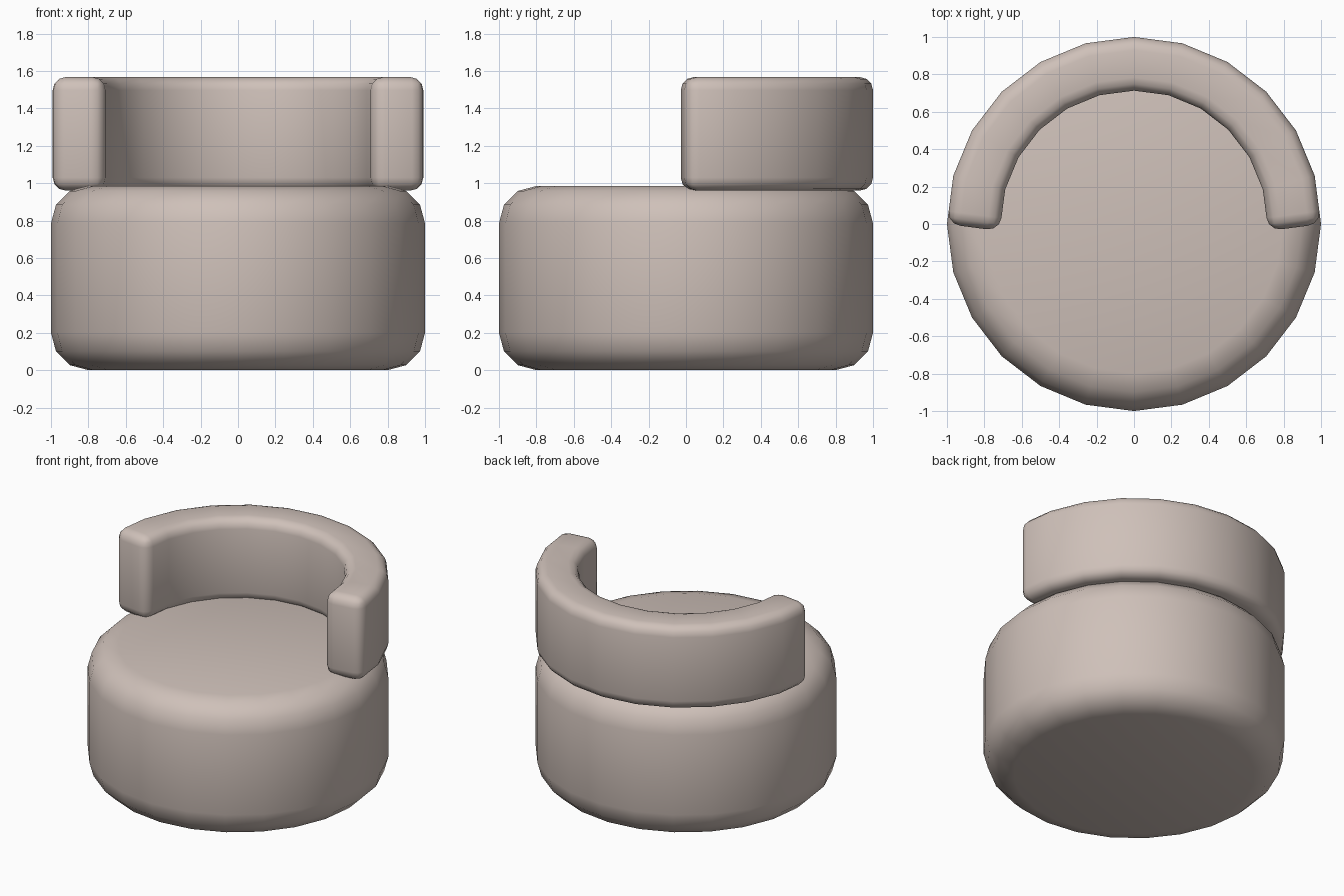
import bpy, bmesh, math

if "Cube" in bpy.data.objects:
    bpy.data.objects.remove(bpy.data.objects["Cube"])

fabric = bpy.data.materials.new("warm beige fabric")
fabric.diffuse_color = (0.62, 0.53, 0.485, 1)
fabric.use_nodes = True
fabric.node_tree.nodes["Principled BSDF"].inputs["Base Color"].default_value = fabric.diffuse_color

SIDES = 24


def finish(bm, name, width):
    """Make an object, round its sharp edges and smooth it."""
    bmesh.ops.recalc_face_normals(bm, faces=bm.faces)
    mesh = bpy.data.meshes.new(name)
    bm.to_mesh(mesh)
    bm.free()
    obj = bpy.data.objects.new(name, mesh)
    bpy.context.collection.objects.link(obj)
    mesh.materials.append(fabric)
    bev = obj.modifiers.new("rounding", 'BEVEL')
    bev.width = width
    bev.segments = 3
    bev.limit_method = 'ANGLE'
    bev.angle_limit = math.radians(40)
    bpy.ops.object.select_all(action='DESELECT')
    obj.select_set(True)
    bpy.context.view_layer.objects.active = obj
    bpy.ops.object.modifier_apply(modifier=bev.name)
    bpy.ops.object.shade_smooth_by_angle(angle=math.radians(50))
    return obj


def extrude_outline(points, z0, z1):
    """Solid prism from a closed xy outline."""
    bm = bmesh.new()
    face = bm.faces.new([bm.verts.new((x, y, z0)) for x, y in points])
    top = bmesh.ops.extrude_face_region(bm, geom=[face])["geom"]
    for v in top:
        if isinstance(v, bmesh.types.BMVert):
            v.co.z = z1
    return bm


def polar(r, i):
    a = 2 * math.pi * i / SIDES
    return r * math.cos(a), r * math.sin(a)


# Round padded seat
seat = extrude_outline([polar(1, i) for i in range(SIDES)], 0, 0.985)
finish(seat, "seat", 0.2)

# Half-ring backrest, its ends square to the last outer facets
R_IN, half = 0.713, SIDES // 2
outer = [polar(1, i) for i in range(half + 1)]
inner = [polar(R_IN, i) for i in range(half + 1)]
tilt = math.pi / SIDES
thick = (1 - R_IN) * math.cos(tilt)
ex, ey = 1 - thick * math.cos(tilt), -thick * math.sin(tilt)
inner[0], inner[-1] = (ex, ey), (-ex, ey)
back = bmesh.new()
rings = []
for o, i in zip(outer, inner):
    rings.append([back.verts.new((*p, z)) for p, z in
                  ((o, 0.96), (o, 1.567), (i, 1.567), (i, 0.96))])
for a, b in zip(rings, rings[1:]):
    for k in range(4):
        back.faces.new((a[k], a[(k + 1) % 4], b[(k + 1) % 4], b[k]))
back.faces.new(rings[0])
back.faces.new(rings[-1])
finish(back, "backrest", 0.07)
